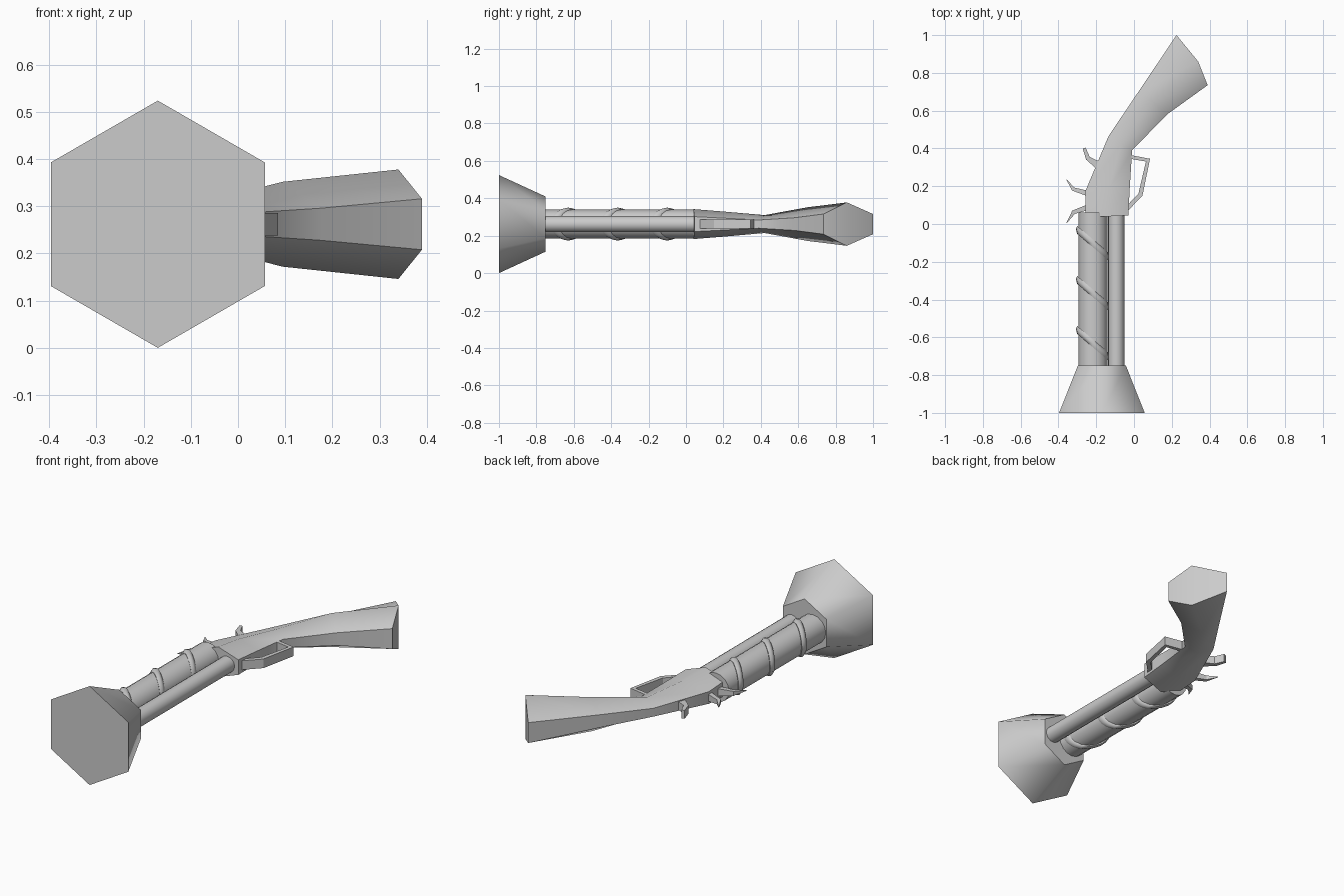
import bpy, math
from mathutils import Vector, Matrix

MID = 0.262  # height of the symmetry plane

cube = bpy.data.objects.get("Cube")
if cube:
    bpy.data.objects.remove(cube, do_unlink=True)

grey = bpy.data.materials.new("plain_grey")
grey.use_nodes = True
grey.diffuse_color = (0.6, 0.6, 0.6, 1)
grey.node_tree.nodes["Principled BSDF"].inputs["Base Color"].default_value = (0.6, 0.6, 0.6, 1)


def finish(obj, name, angle):
    obj.name = name
    obj.data.materials.append(grey)
    bpy.ops.object.select_all(action='DESELECT')
    obj.select_set(True)
    bpy.context.view_layer.objects.active = obj
    # Make all normals point outward
    bpy.ops.object.mode_set(mode='EDIT')
    bpy.ops.mesh.select_all(action='SELECT')
    bpy.ops.mesh.normals_make_consistent(inside=False)
    bpy.ops.object.mode_set(mode='OBJECT')
    if angle:
        bpy.ops.object.shade_smooth_by_angle(angle=math.radians(angle))


def loft(name, rings, angle=0):
    """Skin a closed solid through equally sized rings of points."""
    n = len(rings[0])
    verts = [p for ring in rings for p in ring]
    faces = [(k * n + i, k * n + (i + 1) % n, (k + 1) * n + (i + 1) % n, (k + 1) * n + i)
             for k in range(len(rings) - 1) for i in range(n)]
    last = len(verts) - n
    for base in (0, last):  # caps, split across the middle
        half = n // 2
        if n == 6:
            faces += [tuple(base + i for i in range(half + 1)),
                      tuple(base + i % n for i in range(half, n + 1))]
        else:
            faces.append(tuple(base + i for i in range(n)))
    mesh = bpy.data.meshes.new(name)
    mesh.from_pydata(verts, [], faces)
    obj = bpy.data.objects.new(name, mesh)
    bpy.context.collection.objects.link(obj)
    finish(obj, name, angle)


def tube(name, x, r1, r2, y1, y2, sides, angle):
    """Cylinder or cone along y, with a corner pointing up."""
    rings = []
    for r, y in ((r1, y1), (r2, y2)):
        turns = [2 * math.pi * i / sides for i in range(sides)]
        rings.append([(x + r * math.sin(a), y, MID + r * math.cos(a)) for a in turns])
    loft(name, rings, angle)


def strip(name, points):
    """Bar along a path of (x, y, half thickness, half height)."""
    path = [Vector(p[:2]) for p in points]
    rings = []
    for i, (x, y, t, h) in enumerate(points):
        ahead = (path[min(i + 1, len(path) - 1)] - path[i]).normalized()
        behind = (path[i] - path[max(i - 1, 0)]).normalized()
        d = (ahead + behind).normalized()
        side = Vector((-d.y, d.x)) * t
        rings.append([(x + s * side.x, y + s * side.y, MID + v * h)
                      for s, v in ((-1, -1), (1, -1), (1, 1), (-1, 1))])
    loft(name, rings)


# Flared muzzle, main barrel and lower tube
tube("flared_muzzle", -0.17, 0.262, 0.147, -1, -0.75, 6, 62)
tube("main_barrel", -0.217, 0.077, 0.077, -0.76, 0.06, 16, 40)
tube("lower_tube", -0.094, 0.043, 0.043, -0.76, 0.06, 16, 40)

# Slanted bands around the barrel
for i, y in enumerate((-0.10, -0.365, -0.63)):
    bpy.ops.mesh.primitive_torus_add(major_radius=0.074, minor_radius=0.014,
                                     major_segments=20, minor_segments=6)
    band = bpy.context.object
    stand = Matrix.Rotation(math.pi / 2, 4, 'X')
    slant = Matrix.Identity(4)
    slant[1][0] = -0.85
    slant[1][1] = 1.7
    band.data.transform(Matrix.Translation((-0.22, y, MID)) @ slant @ stand)
    finish(band, "barrel_band_%d" % (i + 1), 60)

# Stock: left edge, ridge, right edge, side half height, ridge half height
sections = [
    ((-0.257, 0.04), (-0.145, 0.04), (-0.03, 0.045), 0.040, 0.080),
    ((-0.257, 0.175), (-0.130, 0.19), (-0.022, 0.20), 0.032, 0.068),
    ((-0.135, 0.465), (-0.070, 0.42), (-0.01, 0.39), 0.022, 0.048),
    ((0.020, 0.695), (0.095, 0.65), (0.175, 0.58), 0.034, 0.090),
    ((0.225, 1.0), (0.340, 0.86), (0.39, 0.735), 0.054, 0.116),
]
rings = []
for left, ridge, right, s, h in sections:
    corners = ((ridge, h), (right, s), (right, -s), (ridge, -h), (left, -s), (left, s))
    rings.append([(p[0], p[1], MID + dz) for p, dz in corners])
loft("stock", rings, 55)

# Trigger guard
strip("trigger_guard", [(-0.04, 0.078, 0.011, 0.024), (0.034, 0.155, 0.012, 0.024),
                        (0.074, 0.338, 0.013, 0.024), (-0.03, 0.357, 0.010, 0.024)])

# Hammer spur and the two curved horns on the upper edge
strip("hammer_spur", [(-0.264, 0.402, 0.008, 0.022), (-0.244, 0.348, 0.012, 0.022),
                      (-0.18, 0.305, 0.022, 0.022)])
strip("rear_horn", [(-0.357, 0.235, 0.001, 0.002), (-0.322, 0.185, 0.010, 0.012),
                    (-0.24, 0.160, 0.014, 0.020)])
strip("front_horn", [(-0.357, 0.005, 0.001, 0.002), (-0.320, 0.062, 0.011, 0.012),
                     (-0.24, 0.090, 0.015, 0.020)])
